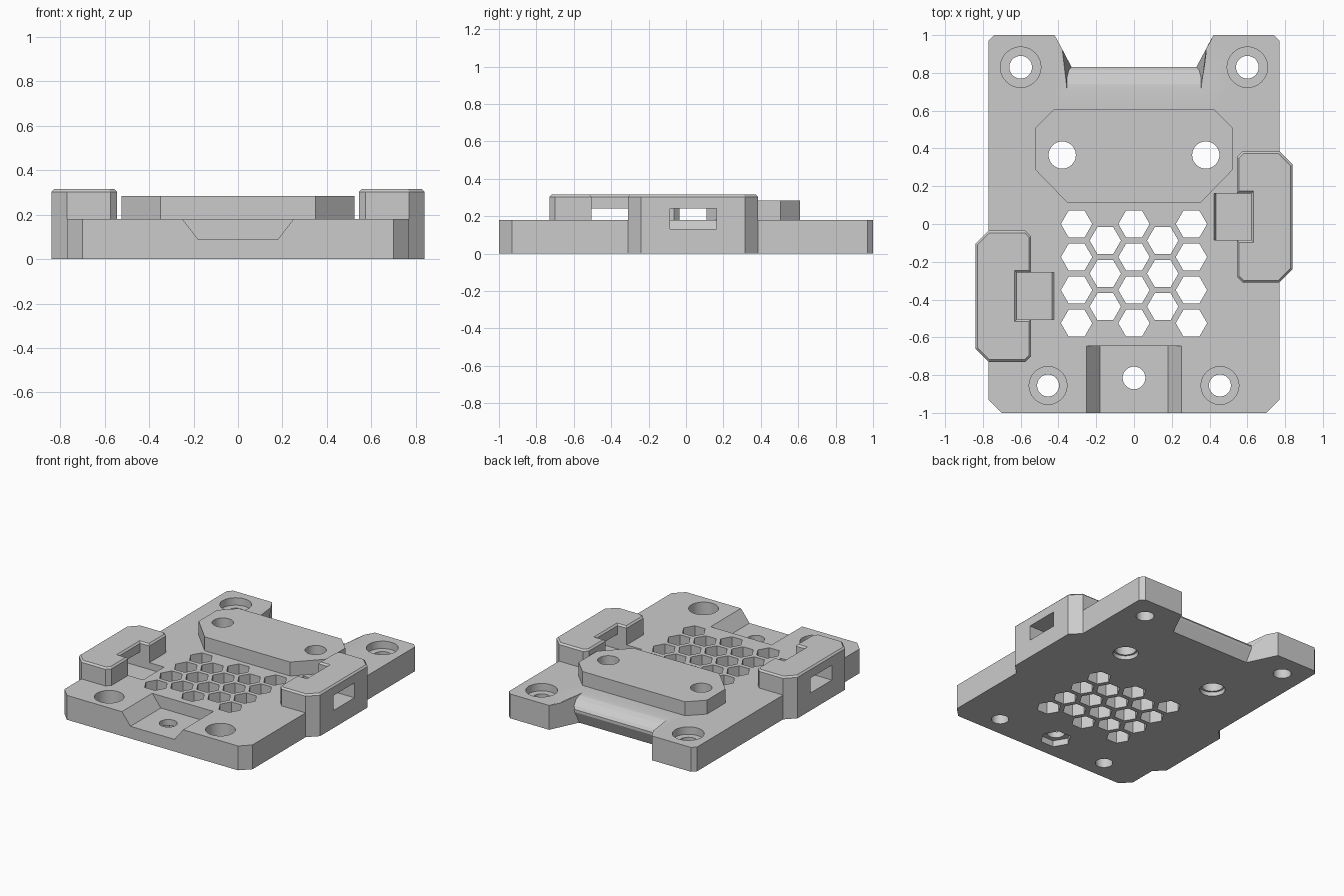
import bpy, bmesh
from math import cos, sin, pi, radians

cube = bpy.data.objects.get("Cube")
if cube:
    bpy.data.objects.remove(cube, do_unlink=True)

grey = bpy.data.materials.new("light_grey_plastic")
grey.use_nodes = True
colour = (0.6, 0.6, 0.6, 1)
grey.diffuse_color = colour
grey.node_tree.nodes["Principled BSDF"].inputs["Base Color"].default_value = colour


def skin(name, ring_a, ring_b, top_bevel=0):
    """Solid between two matching rings of points."""
    bm = bmesh.new()
    a = [bm.verts.new(p) for p in ring_a]
    b = [bm.verts.new(p) for p in ring_b]
    n = len(a)
    bm.faces.new(a[::-1])
    cap = bm.faces.new(b)
    for i in range(n):
        j = (i + 1) % n
        bm.faces.new((a[i], a[j], b[j], b[i]))
    bmesh.ops.recalc_face_normals(bm, faces=bm.faces[:])
    if top_bevel:
        bmesh.ops.bevel(bm, geom=list(cap.edges), offset=top_bevel,
                        segments=1, affect='EDGES')
    mesh = bpy.data.meshes.new(name)
    bm.to_mesh(mesh)
    bm.free()
    mesh.materials.append(grey)
    ob = bpy.data.objects.new(name, mesh)
    bpy.context.collection.objects.link(ob)
    return ob


def prism(name, outline, lo, hi, bevel=0):
    return skin(name, [(x, y, lo) for x, y in outline],
                [(x, y, hi) for x, y in outline], bevel)


def disc(x, y, r, lo, hi, sides=48):
    ring = [(x + r * cos(2 * pi * i / sides), y + r * sin(2 * pi * i / sides))
            for i in range(sides)]
    return prism("hole_cutter", ring, lo, hi)


def combine(target, tool, operation):
    """Apply a boolean and remove the tool."""
    tool.hide_render = True
    mod = target.modifiers.new("combine", 'BOOLEAN')
    mod.operation = operation
    mod.solver = 'EXACT'
    mod.object = tool
    bpy.ops.object.select_all(action='DESELECT')
    bpy.context.view_layer.objects.active = target
    target.select_set(True)
    bpy.ops.object.modifier_apply(modifier=mod.name)
    bpy.data.objects.remove(tool, do_unlink=True)


def both(points):
    """Close a right-hand outline with its mirror image."""
    return points + [(-x, y) for x, y in reversed(points)]


# Base plate with clipped corners
body = prism("mounting_plate",
             both([(0.70, -1), (0.77, -0.93), (0.77, 0.97), (0.74, 1)]), 0, 0.18)

# Raised block
combine(body, prism("raised_block",
        both([(0.35, 0.11), (0.525, 0.29), (0.525, 0.505), (0.42, 0.61)]),
        0.1, 0.283), 'UNION')

# Strap lugs: C-shaped, clipped outside, with a slot through to the pocket
lug = [(0.575, -0.31), (0.77, -0.31), (0.84, -0.24), (0.84, 0.315), (0.77, 0.385),
       (0.575, 0.385), (0.545, 0.355), (0.545, 0.162), (0.62, 0.162),
       (0.62, -0.085), (0.545, -0.085), (0.545, -0.28)]
slot = [(0.41, 0.24), (0.435, 0.13), (0.9, 0.13), (0.9, 0.24)]
sides = ((1, 0), (-1, -0.42))
for s, dy in sides:
    combine(body, prism("strap_lug", [(s * x, y + dy) for x, y in lug],
                        0, 0.315, 0.012), 'UNION')
for s, dy in sides:
    combine(body, skin("slot_cutter", [(s * x, dy - 0.085, z) for x, z in slot],
                       [(s * x, dy + 0.162, z) for x, z in slot]), 'DIFFERENCE')

# Front channel with sloping sides
channel = [(-0.18, 0.09), (0.18, 0.09), (0.258, 0.19), (-0.258, 0.19)]
combine(body, skin("channel_cutter", [(x, -1.1, z) for x, z in channel],
                   [(x, -0.645, z) for x, z in channel]), 'DIFFERENCE')

# Back notch leaving a thin rounded lip: half width, y, z
notch = [(0.43, 1.02, -0.05), (0.31, 0.77, -0.05), (0.33, 0.83, 0.09),
         (0.33, 0.83, 0.11), (0.345, 0.815, 0.13), (0.355, 0.775, 0.16),
         (0.355, 0.74, 0.175), (0.355, 0.70, 0.182), (0.43, 1.02, 0.25)]
combine(body, skin("notch_cutter", [(-w, y, z) for w, y, z in notch], notch),
        'DIFFERENCE')

# Screw holes with counterbores
for s in (-1, 1):
    for x, y, r, wide, floor in ((0.6, 0.83, 0.06, 0.107, 0.125),
                                 (0.455, -0.855, 0.058, 0.1, 0.08)):
        combine(body, disc(s * x, y, r, -0.1, 0.4), 'DIFFERENCE')
        combine(body, disc(s * x, y, wide, floor, 0.4), 'DIFFERENCE')
    combine(body, disc(s * 0.38, 0.365, 0.072, -0.1, 0.4), 'DIFFERENCE')
    combine(body, disc(s * 0.38, 0.365, 0.085, -0.1, 0.03), 'DIFFERENCE')

# Channel hole with a hexagonal nut pocket underneath
combine(body, disc(0, -0.815, 0.06, -0.1, 0.4), 'DIFFERENCE')
combine(body, disc(0, -0.815, 0.105, -0.1, 0.045, 6), 'DIFFERENCE')

# Honeycomb vents
for col in range(-2, 3):
    odd = col % 2
    for row in range(3 if odd else 4):
        y = -0.175 * row - (0.0875 if odd else 0)
        combine(body, disc(col * 0.152, y, 0.083, -0.1, 0.4, 6), 'DIFFERENCE')

bpy.ops.object.shade_smooth_by_angle(angle=radians(10))
